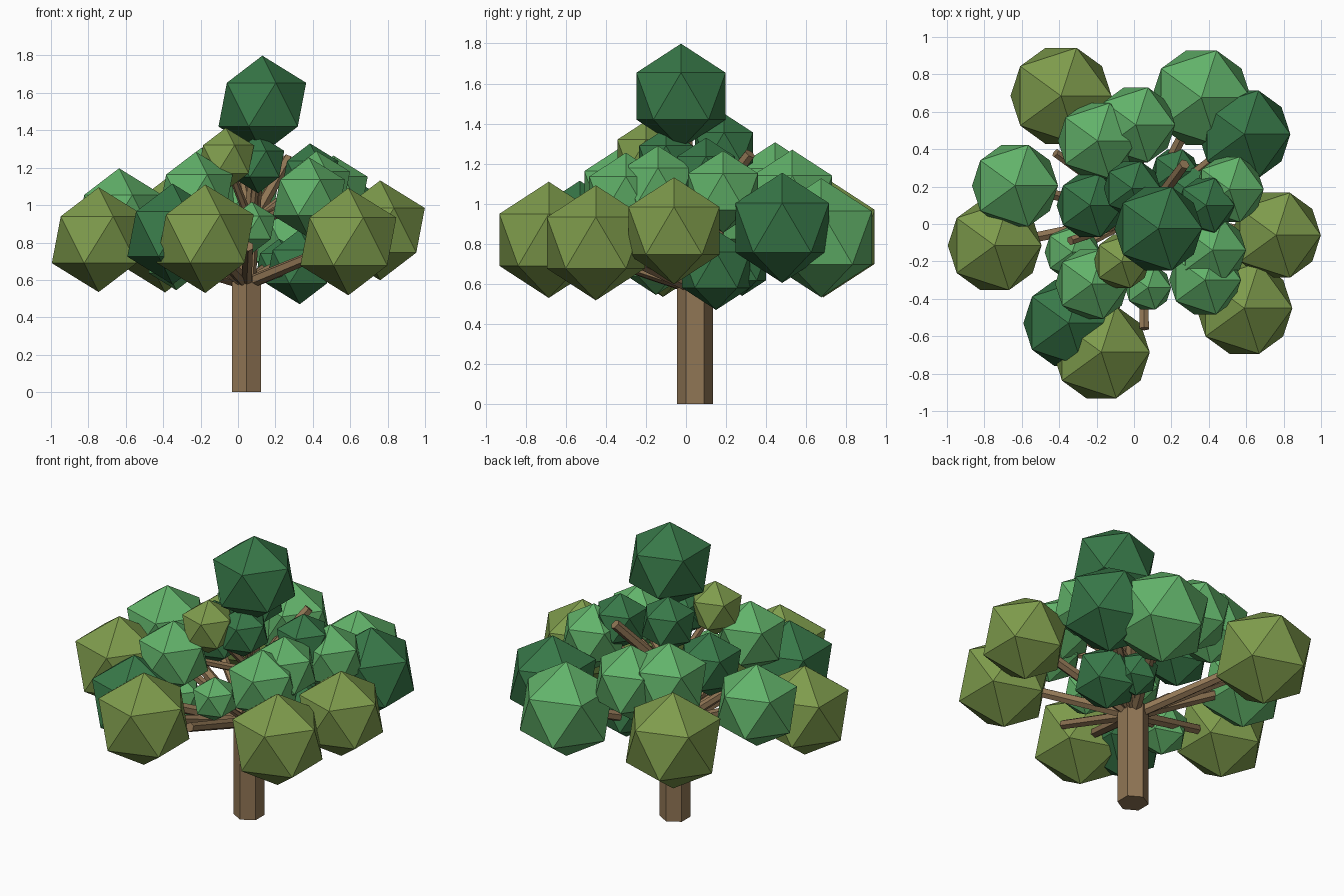
import bpy
from mathutils import Vector

cube = bpy.data.objects.get("Cube")
if cube:
    bpy.data.objects.remove(cube, do_unlink=True)


def make_material(name, r, g, b):
    mat = bpy.data.materials.new(name)
    mat.use_nodes = True
    mat.diffuse_color = (r, g, b, 1)
    mat.node_tree.nodes["Principled BSDF"].inputs["Base Color"].default_value = (r, g, b, 1)
    return mat


bark = make_material("bark_brown", .28, .18, .09)
light = make_material("light_green", .122, .45, .144)
dark = make_material("dark_green", .039, .188, .065)
olive = make_material("olive_green", .21, .33, .072)


def finish(name, mat):
    obj = bpy.context.object
    obj.name = name
    obj.data.materials.append(mat)
    return obj


def leaf_ball(name, mat, x, y, z, radius):
    bpy.ops.mesh.primitive_ico_sphere_add(subdivisions=1, radius=radius, location=(x, y, z))
    finish(name, mat)


def branch(name, start, end, thick=.035, thin=.024):
    start, end = Vector(start), Vector(end)
    axis = end - start
    bpy.ops.mesh.primitive_cone_add(vertices=6, radius1=thick, radius2=thin,
                                    depth=axis.length, location=(start + end) / 2)
    obj = finish(name, bark)
    obj.rotation_euler = axis.to_track_quat('Z', 'Y').to_euler()


# Trunk: hexagonal post
bpy.ops.mesh.primitive_cylinder_add(vertices=6, radius=.09, depth=.62, location=(.045, .045, .31))
finish("trunk", bark)
fork = (.045, .045, .58)
upper_fork = (.07, .05, .9)

# Outer leaf balls, each on a branch from the trunk fork
outer = [
    (olive, -.39, .685, .835, .302),
    (light, .36, .675, .83, .297),
    (dark, .59, .48, .88, .275),
    (olive, .76, -.06, .865, .267),
    (olive, .59, -.45, .805, .287),
    (olive, -.175, -.685, .82, .29),
    (dark, -.35, -.53, .845, .27),
    (olive, -.745, -.115, .815, .28),
    (light, -.636, .205, .94, .257),
]
# Low inner leaf balls close to the fork
low = [
    (light, -.33, -.15, .71, .165),
    (light, .075, -.34, .88, .138),
    (dark, .33, .15, .67, .2),
    (dark, .22, .28, .68, .14),
]
# Upper leaf balls, carried by the central leader
upper = [
    (light, -.195, .445, 1.07, .237),
    (light, .01, .53, 1.035, .235),
    (dark, -.235, .1, 1.05, .2),
    (dark, -.01, .19, 1.28, .17),
    (dark, .385, .1, 1.16, .17),
    (dark, .107, -.1, 1.22, .157),
    (olive, -.065, -.2, 1.245, .168),
    (light, .51, .185, 1.06, .205),
    (light, .42, -.14, 1.09, .2),
    (light, .38, -.3, 1.04, .215),
    (light, -.225, -.32, 1.065, .22),
]
tiers = (("outer", outer, fork, .035), ("low", low, fork, .022), ("upper", upper, upper_fork, .024))
for tier, balls, start, thick in tiers:
    for i, (mat, x, y, z, radius) in enumerate(balls, 1):
        leaf_ball(f"{tier}_leaf_ball_{i}", mat, x, y, z, radius)
        branch(f"{tier}_branch_{i}", start, (x, y, z), thick, thick * .8)

# Central leader with the crown ball
leaf_ball("crown_leaf_ball", dark, .13, -.025, 1.537, .262)
branch("lower_leader", fork, upper_fork, .05, .045)
branch("upper_leader", upper_fork, (.13, -.025, 1.5), .045, .03)

# Bare branch ends showing between the leaves
branch("bare_front_branch", fork, (.055, -.56, .78), .032, .028)
branch("bare_back_branch", upper_fork, (.27, .32, 1.25), .035, .03)
branch("bare_side_branch", fork, (-.42, .38, .85), .03, .025)
branch("bare_inner_branch", fork, (-.34, -.09, .9), .03, .025)
